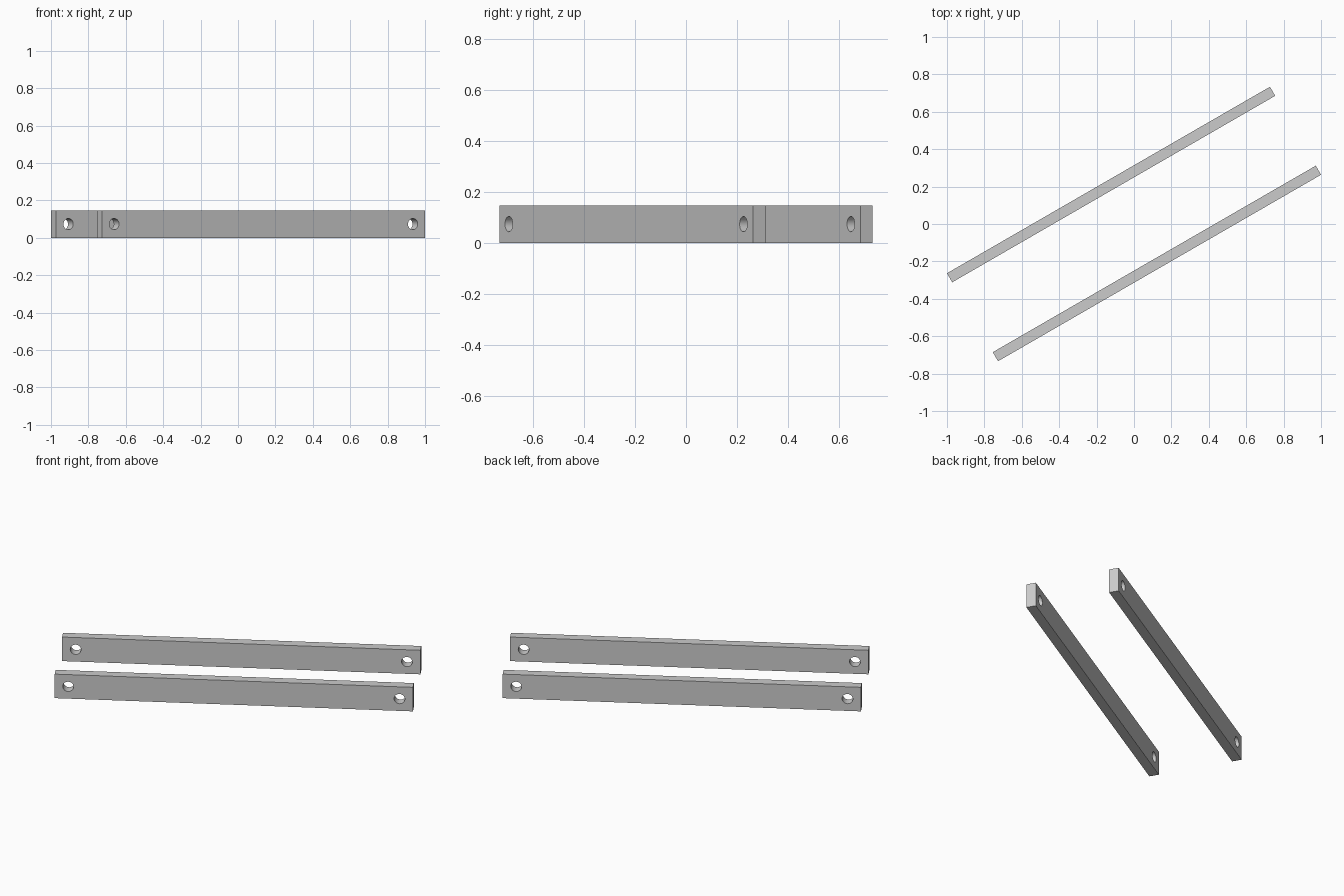
import bpy
from math import radians, cos, sin

LENGTH, WIDTH, HEIGHT = 1.994, 0.056, 0.147
ANGLE = radians(30)
HOLE_OFFSET, HOLE_RADIUS = 0.922, 0.03

default = bpy.data.objects.get("Cube")
if default:
    bpy.data.objects.remove(default, do_unlink=True)

# Plain grey finish
grey = bpy.data.materials.new("plain grey")
grey.use_nodes = True
colour = (0.6, 0.6, 0.6, 1)
grey.diffuse_color = colour
grey.node_tree.nodes["Principled BSDF"].inputs["Base Color"].default_value = colour


def make_bar(name, x, y):
    # Rectangular bar turned in plan
    bpy.ops.mesh.primitive_cube_add(size=1, location=(x, y, HEIGHT / 2), rotation=(0, 0, ANGLE))
    bar = bpy.context.object
    bar.name = name
    bar.scale = (LENGTH, WIDTH, HEIGHT)
    bpy.ops.object.transform_apply(location=False, rotation=False, scale=True)
    bar.data.materials.append(grey)

    # Cross-bored hole near each end
    for side in (-1, 1):
        along = side * HOLE_OFFSET
        bpy.ops.mesh.primitive_cylinder_add(
            vertices=48, radius=HOLE_RADIUS, depth=WIDTH * 3,
            location=(x + along * cos(ANGLE), y + along * sin(ANGLE), HEIGHT / 2),
            rotation=(radians(90), 0, ANGLE))
        cutter = bpy.context.object
        cutter.data.materials.append(grey)
        bore = bar.modifiers.new("bore", "BOOLEAN")
        bore.operation = "DIFFERENCE"
        bore.solver = "EXACT"
        bore.object = cutter
        bpy.context.view_layer.objects.active = bar
        bpy.ops.object.modifier_apply(modifier=bore.name)
        bpy.data.objects.remove(cutter, do_unlink=True)

    # Smooth bores, crisp edges
    bpy.ops.object.select_all(action="DESELECT")
    bar.select_set(True)
    bpy.ops.object.shade_smooth_by_angle(angle=radians(30))


make_bar("back_bar", -0.1225, 0.211)
make_bar("front_bar", 0.1225, -0.211)
